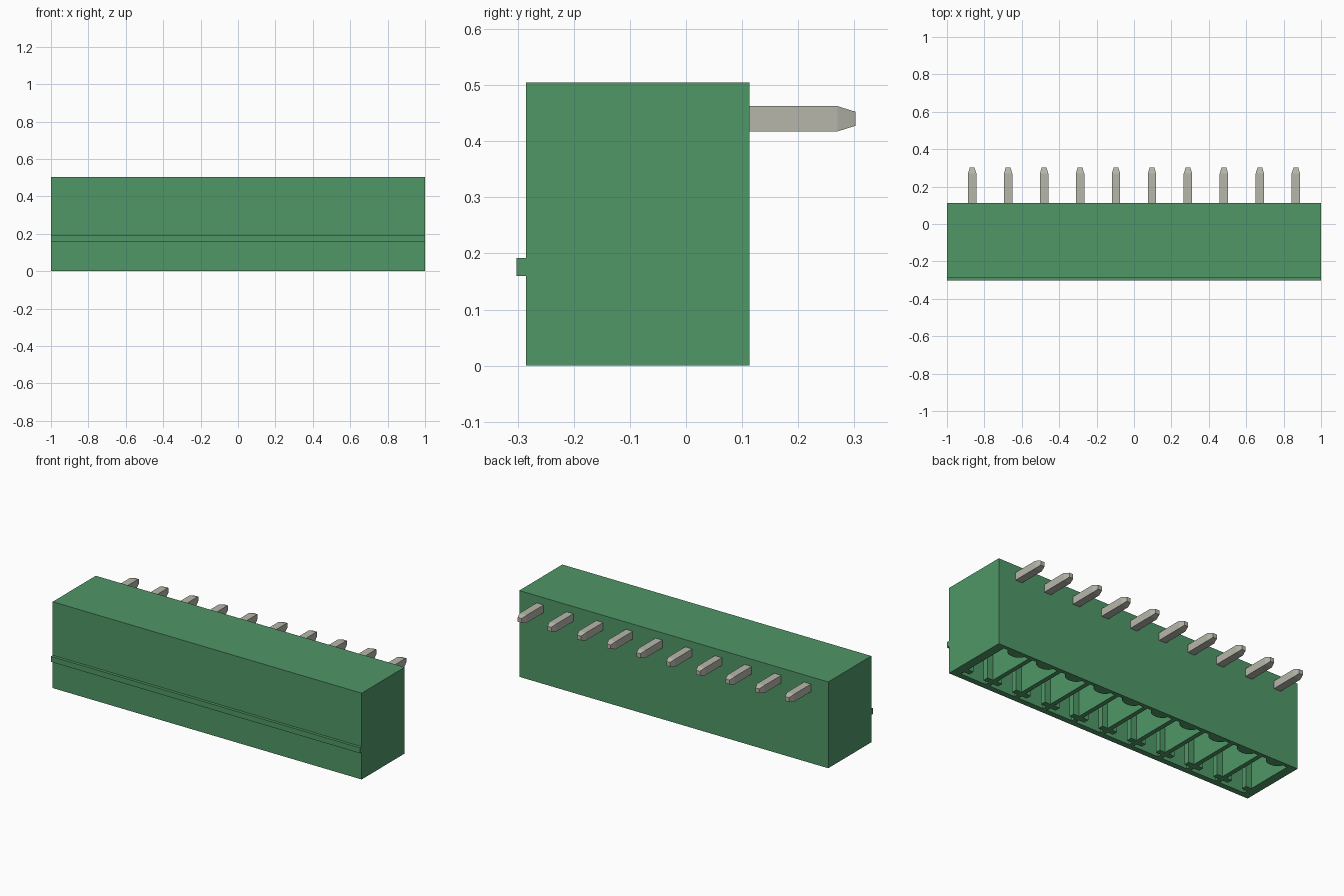
import bpy, bmesh, math

if "Cube" in bpy.data.objects:
    bpy.data.objects.remove(bpy.data.objects["Cube"])

COUNT, PITCH = 10, 0.1923
XS = [(i - (COUNT - 1) / 2) * PITCH for i in range(COUNT)]


def material(name, rgb):
    m = bpy.data.materials.new(name)
    m.diffuse_color = (*rgb, 1)
    m.use_nodes = True
    m.node_tree.nodes["Principled BSDF"].inputs["Base Color"].default_value = m.diffuse_color
    return m


green = material("green plastic", (0.08, 0.31, 0.135))
metal = material("tinned metal", (0.47, 0.47, 0.41))


def finish(bm, name, mat):
    bmesh.ops.recalc_face_normals(bm, faces=bm.faces)
    me = bpy.data.meshes.new(name)
    bm.to_mesh(me)
    bm.free()
    me.materials.append(mat)
    ob = bpy.data.objects.new(name, me)
    bpy.context.collection.objects.link(ob)
    return ob


def add_box(bm, x0, x1, y0, y1, z0, z1):
    vs = bmesh.ops.create_cube(bm, size=1)["verts"]
    for v in vs:
        v.co.x = x1 if v.co.x > 0 else x0
        v.co.y = y1 if v.co.y > 0 else y0
        v.co.z = z1 if v.co.z > 0 else z0


def add_prism(bm, points, z0, z1):
    face = bm.faces.new([bm.verts.new((x, y, z0)) for x, y in points])
    ext = bmesh.ops.extrude_face_region(bm, geom=[face])["geom"]
    for v in ext:
        if isinstance(v, bmesh.types.BMVert):
            v.co.z = z1


# Housing block
bm = bmesh.new()
add_box(bm, -1, 1, -0.285, 0.113, 0, 0.505)
housing = finish(bm, "housing", green)

# Socket outline: keyed wings near the front wall, round bump on the back wall
HALF, WING = 0.083, 0.047
right = [(HALF, -0.252), (HALF, -0.226), (WING, -0.226), (WING, -0.194),
         (HALF, -0.194), (HALF, 0.092)]
bump = [(0.052 * math.cos(a), 0.092 - 0.036 * math.sin(a))
        for a in (math.pi * k / 10 for k in range(11))]
outline = right + bump + [(-x, y) for x, y in reversed(right)]

bm = bmesh.new()
for x in XS:
    add_prism(bm, [(x + px, py) for px, py in outline], -0.05, 0.35)
cutter = finish(bm, "socket_cutter", green)
cutter.hide_render = True

cut = housing.modifiers.new("sockets", "BOOLEAN")
cut.operation = "DIFFERENCE"
cut.solver = "EXACT"
cut.object = cutter
bpy.context.view_layer.objects.active = housing
housing.select_set(True)
bpy.ops.object.modifier_apply(modifier=cut.name)
bpy.data.objects.remove(cutter)

# Latching rib along the front
bm = bmesh.new()
add_box(bm, -1, 1, -0.302, -0.284, 0.16, 0.192)
finish(bm, "front_rib", green)


def add_pin(bm, x, stations, vertical):
    """Square pin with tapered tip; stations are (position, half width)."""
    rings = []
    for p, h in stations:
        ring = []
        for a, b in ((-h, -h), (h, -h), (h, h), (-h, h)):
            co = (x + a, -0.08 + b, p) if vertical else (x + a, p, 0.44 + b)
            ring.append(bm.verts.new(co))
        rings.append(ring)
    for r, s in zip(rings, rings[1:]):
        for k in range(4):
            bm.faces.new((r[k], r[(k + 1) % 4], s[(k + 1) % 4], s[k]))
    bm.faces.new(rings[0])
    bm.faces.new(rings[-1])


# Solder pins out of the back and contact pins inside the sockets
for i, x in enumerate(XS, 1):
    bm = bmesh.new()
    add_pin(bm, x, [(0.108, 0.0225), (0.27, 0.0225), (0.302, 0.0125)], False)
    finish(bm, f"solder_pin_{i}", metal)
    bm = bmesh.new()
    add_pin(bm, x, [(0.355, 0.019), (0.17, 0.019), (0.14, 0.01)], True)
    finish(bm, f"contact_pin_{i}", metal)
